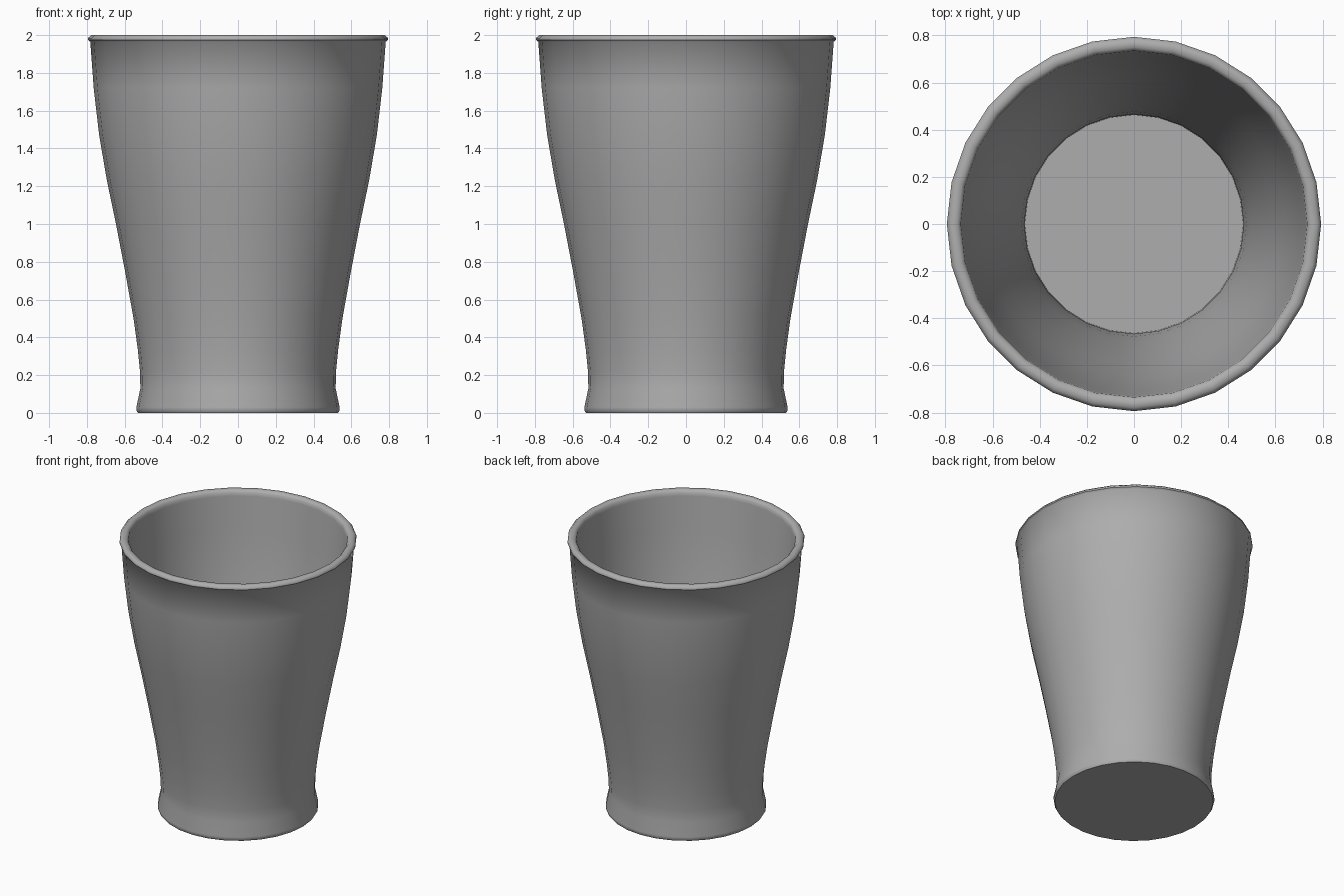
import bpy, bmesh, math

if "Cube" in bpy.data.objects:
    bpy.data.objects.remove(bpy.data.objects["Cube"])

SIDES = 28

# Cup wall profile (radius, height): underside, foot, outer wall, rim bead, inner wall, floor
profile = [
    (0.53, 0.0), (0.538, 0.012), (0.538, 0.03), (0.517, 0.13), (0.519, 0.22),
    (0.531, 0.34), (0.553, 0.5), (0.598, 0.75), (0.646, 1.0), (0.694, 1.23),
    (0.735, 1.47), (0.764, 1.72), (0.782, 1.965), (0.794, 1.975), (0.794, 1.985),
    (0.778, 2.0), (0.75, 2.0), (0.735, 1.985), (0.732, 1.96),
    (0.71, 1.72), (0.68, 1.47), (0.64, 1.23), (0.592, 1.0), (0.545, 0.75),
    (0.499, 0.5), (0.477, 0.34), (0.466, 0.22), (0.463, 0.10),
]

# Revolve the profile around z
bm = bmesh.new()
rings = []
for r, z in profile:
    rings.append([bm.verts.new((r * math.cos(2 * math.pi * i / SIDES),
                                r * math.sin(2 * math.pi * i / SIDES), z))
                  for i in range(SIDES)])
for a, b in zip(rings, rings[1:]):
    for i in range(SIDES):
        j = (i + 1) % SIDES
        bm.faces.new((a[i], a[j], b[j], b[i]))

# Close the underside and the inner floor
bm.faces.new(rings[0][::-1])
bm.faces.new(rings[-1])
bmesh.ops.recalc_face_normals(bm, faces=bm.faces)

mesh = bpy.data.meshes.new("cup")
bm.to_mesh(mesh)
bm.free()
cup = bpy.data.objects.new("cup", mesh)
bpy.context.collection.objects.link(cup)

# Dark grey body
grey = bpy.data.materials.new("dark_grey")
grey.diffuse_color = (0.42, 0.42, 0.42, 1.0)
grey.use_nodes = True
grey.node_tree.nodes["Principled BSDF"].inputs["Base Color"].default_value = grey.diffuse_color
mesh.materials.append(grey)

# Smooth walls, crisp rim and base edges
bpy.context.view_layer.objects.active = cup
cup.select_set(True)
bpy.ops.object.shade_smooth_by_angle(angle=math.radians(50))
